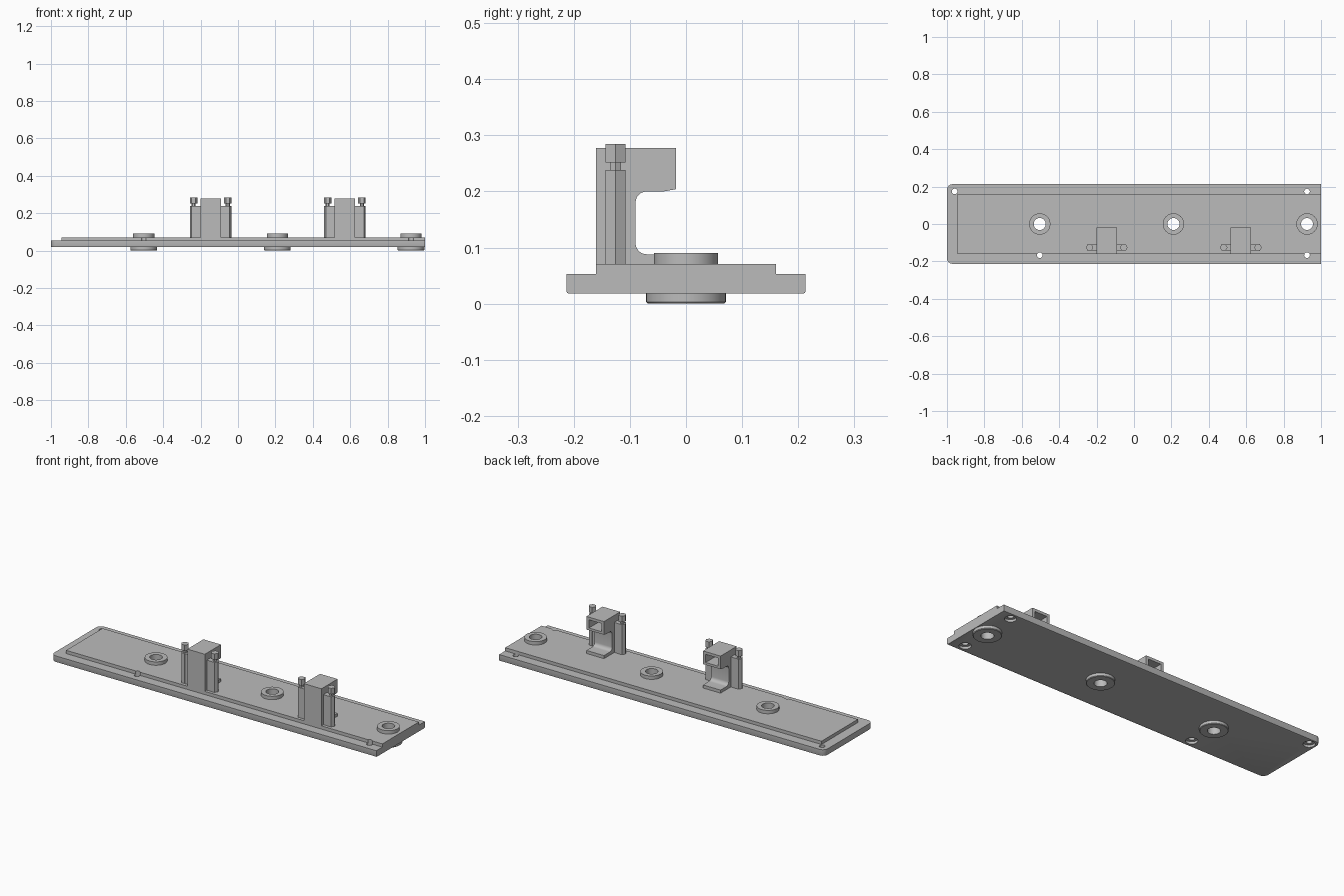
import bpy, bmesh, math
from mathutils import Matrix, Vector

cube = bpy.data.objects.get("Cube")
if cube:
    bpy.data.objects.remove(cube)

grey = bpy.data.materials.new("plain grey")
grey.use_nodes = True
GREY = (0.5, 0.5, 0.5, 1)
grey.diffuse_color = GREY
grey.node_tree.nodes["Principled BSDF"].inputs["Base Color"].default_value = GREY


def finish(bm, name, smooth=False):
    bmesh.ops.recalc_face_normals(bm, faces=bm.faces)
    mesh = bpy.data.meshes.new(name)
    bm.to_mesh(mesh)
    bm.free()
    mesh.materials.append(grey)
    ob = bpy.data.objects.new(name, mesh)
    bpy.context.collection.objects.link(ob)
    if smooth:
        shade(ob)
    return ob


def shade(ob):
    bpy.ops.object.select_all(action='DESELECT')
    ob.select_set(True)
    bpy.context.view_layer.objects.active = ob
    bpy.ops.object.shade_smooth_by_angle(angle=math.radians(30))


def prism(bm, points, direction):
    """Extrude a closed loop of points along a direction."""
    face = bm.faces.new([bm.verts.new(p) for p in points])
    ext = bmesh.ops.extrude_face_region(bm, geom=[face])["geom"]
    bmesh.ops.translate(bm, vec=direction,
                        verts=[v for v in ext if isinstance(v, bmesh.types.BMVert)])


def box(bm, lo, hi):
    prism(bm, [(lo[0], lo[1], lo[2]), (hi[0], lo[1], lo[2]),
               (hi[0], hi[1], lo[2]), (lo[0], hi[1], lo[2])], (0, 0, hi[2] - lo[2]))


def cylinder(bm, x, y, r, z0, z1, sides=32):
    ring = [(x + r * math.cos(math.tau * i / sides),
             y + r * math.sin(math.tau * i / sides), z0) for i in range(sides)]
    prism(bm, ring, (0, 0, z1 - z0))


def arc(cx, cy, r, start, end, steps=6):
    angles = [math.radians(start + (end - start) * i / steps) for i in range(steps + 1)]
    return [(cx + r * math.cos(a), cy + r * math.sin(a)) for a in angles]


def cut(ob, bm_cutter):
    """Subtract a cutter and bake the result."""
    cutter = finish(bm_cutter, "cutter")
    cutter.hide_render = True
    mod = ob.modifiers.new("cut", 'BOOLEAN')
    mod.operation, mod.solver, mod.object = 'DIFFERENCE', 'EXACT', cutter
    deps = bpy.context.evaluated_depsgraph_get()
    baked = bpy.data.meshes.new_from_object(ob.evaluated_get(deps))
    ob.modifiers.clear()
    ob.data = baked
    bpy.data.objects.remove(cutter)


BOSSES = [-0.504, 0.211, 0.925]
SCREWS = [(-0.959, 0.174), (0.925, 0.174), (-0.504, -0.167), (0.925, -0.167)]
CLIPS = [-0.146, 0.571]


def hole_sets(bottom):
    """Cutters for boss bores, screw holes and their counterbores."""
    sets = []
    bm = bmesh.new()
    for x in BOSSES:
        cylinder(bm, x, 0, 0.045, -0.1, 0.2)
    for x, y in SCREWS:
        cylinder(bm, x, y, 0.015, -0.1, 0.2, 24)
    sets.append(bm)
    if bottom:
        bm = bmesh.new()
        for x, y in SCREWS:
            cylinder(bm, x, y, 0.03, -0.1, 0.031)
        sets.append(bm)
    return sets


# Base plate with rounded corners on one end and a softened lower edge
R = 0.03
outline = ([(1, -0.213), (1, 0.213)] + arc(-1 + R, 0.213 - R, R, 90, 180)
           + arc(-1 + R, -0.213 + R, R, 180, 270))
bm = bmesh.new()
prism(bm, [(x, y, 0.018) for x, y in outline], (0, 0, 0.035))
rim = [e for e in bm.edges if all(v.co.z < 0.02 for v in e.verts)
       and not all(v.co.x > 0.99 for v in e.verts)]
bmesh.ops.bevel(bm, geom=rim, offset=0.004, segments=2, affect='EDGES', profile=0.5)
base = finish(bm, "base_plate")
for cutter in hole_sets(True):
    cut(base, cutter)
shade(base)

# Raised panel on the plate
bm = bmesh.new()
box(bm, (-0.945, -0.16, 0.052), (1, 0.16, 0.071))
panel = finish(bm, "raised_panel")
for cutter in hole_sets(False):
    cut(panel, cutter)
shade(panel)

# Hollow bosses passing through the plate
PROFILE = [(0.032, 0), (0.068, 0), (0.071, 0.003), (0.071, 0.03),
           (0.057, 0.03), (0.057, 0.09), (0.032, 0.09)]
for n, x in enumerate(BOSSES):
    bm = bmesh.new()
    verts = [bm.verts.new((r, 0, z)) for r, z in PROFILE]
    edges = [bm.edges.new((verts[i - 1], verts[i])) for i in range(len(verts))]
    bmesh.ops.spin(bm, geom=verts + edges, cent=(0, 0, 0), axis=(0, 0, 1),
                   angle=math.tau, steps=40, use_merge=True)
    bmesh.ops.remove_doubles(bm, verts=bm.verts, dist=0.0001)
    bmesh.ops.translate(bm, vec=(x, 0, 0), verts=bm.verts)
    finish(bm, f"boss_{n + 1}", smooth=True)

# Clips: C-shaped bracket with a hollow hook, flanked by notched pins
HALF = 0.054
side = ([(-0.16, 0.065), (-0.018, 0.065), (-0.018, 0.088)]
        + arc(-0.07, 0.108, 0.02, 270, 180)
        + arc(-0.07, 0.18, 0.02, 180, 90)
        + [(-0.04, 0.2), (-0.018, 0.204), (-0.018, 0.277), (-0.16, 0.277)])
for n, cx in enumerate(CLIPS):
    bm = bmesh.new()
    prism(bm, [(cx - HALF, y, z) for y, z in side], (2 * HALF, 0, 0))
    clip = finish(bm, f"clip_bracket_{n + 1}")
    pocket = bmesh.new()
    box(pocket, (cx - 0.038, -0.11, 0.217), (cx + 0.038, 0.05, 0.262))
    cut(clip, pocket)
    shade(clip)

    for label, s in (("left", 1), ("right", -1)):
        px, py, r = cx + s * 0.0915, -0.1255, 0.0203
        bm = bmesh.new()
        cylinder(bm, px, py, r, 0.065, 0.238, 6)
        cylinder(bm, px, py, 0.011, 0.23, 0.255, 6)
        cylinder(bm, px, py, r, 0.252, 0.285, 6)
        finish(bm, f"{label}_pin_{n + 1}")
        # Web joining the pin to its bracket
        inner = cx + s * (HALF - 0.01)
        bm = bmesh.new()
        box(bm, (min(px, inner), py - 0.0172, 0.065), (max(px, inner), py + 0.0172, 0.238))
        finish(bm, f"{label}_pin_web_{n + 1}")
